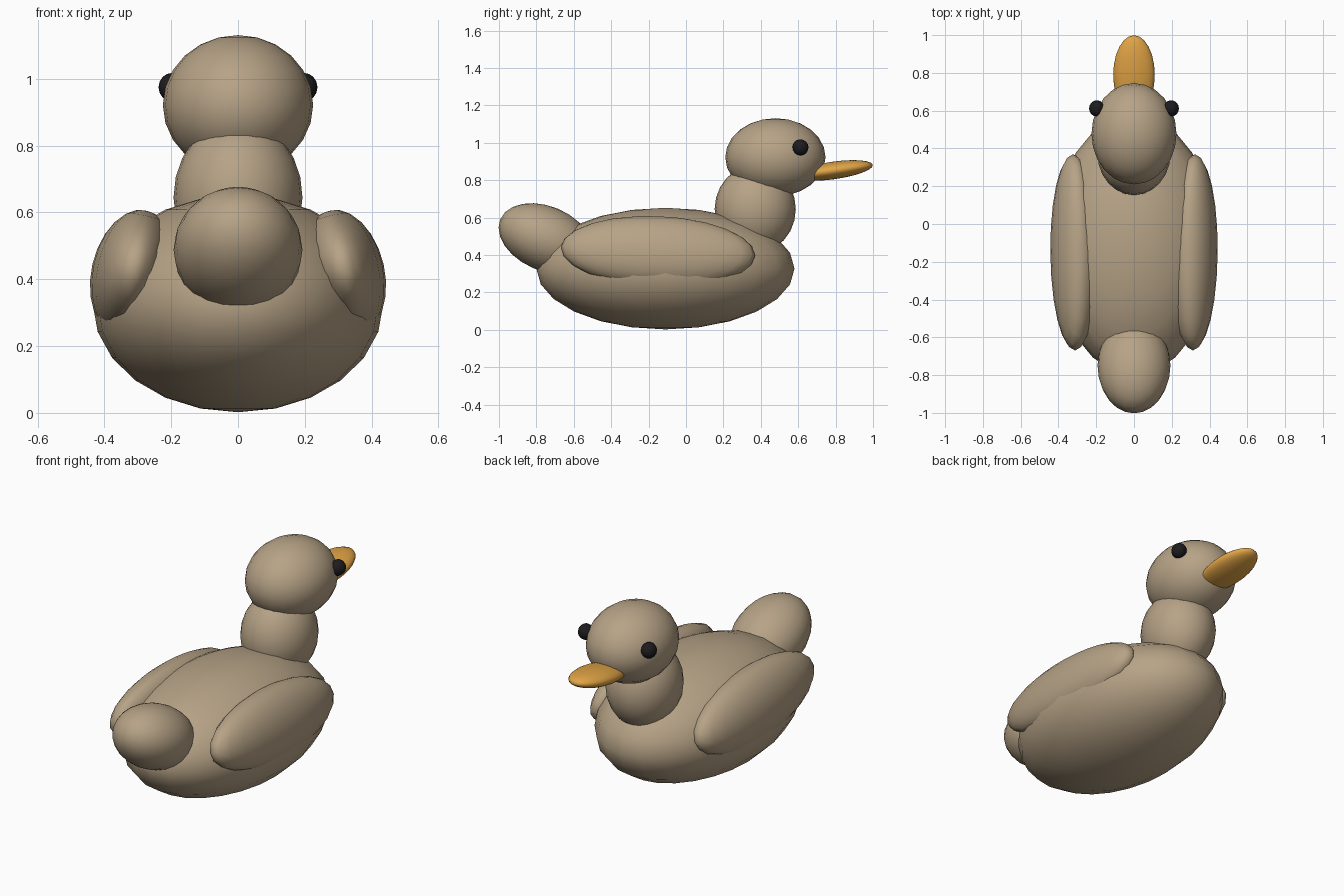
import bpy
from math import radians

cube = bpy.data.objects.get("Cube")
if cube:
    bpy.data.objects.remove(cube, do_unlink=True)


def make_material(name, rgb):
    mat = bpy.data.materials.new(name)
    mat.use_nodes = True
    mat.diffuse_color = (*rgb, 1)
    mat.node_tree.nodes["Principled BSDF"].inputs["Base Color"].default_value = (*rgb, 1)
    return mat


feather = make_material("feather_tan", (0.47, 0.365, 0.24))
orange = make_material("beak_orange", (0.75, 0.37, 0.06))
black = make_material("eye_black", (0.012, 0.012, 0.014))


def ellipsoid(name, centre, radii, mat, tilt=(0, 0, 0), segments=24, rings=12):
    """Smooth stretched ball; tilt is in degrees."""
    bpy.ops.mesh.primitive_uv_sphere_add(segments=segments, ring_count=rings, radius=1,
                                         location=centre,
                                         rotation=[radians(a) for a in tilt])
    obj = bpy.context.object
    obj.name = name
    obj.scale = radii
    bpy.ops.object.transform_apply(location=False, rotation=False, scale=True)
    obj.data.materials.append(mat)
    bpy.ops.object.shade_smooth()
    return obj


# Body, neck and head, with the head towards +y
ellipsoid("body", (0, -0.11, 0.327), (0.435, 0.69, 0.325), feather)
ellipsoid("neck", (0, 0.37, 0.645), (0.193, 0.217, 0.235), feather)
ellipsoid("head", (0, 0.478, 0.922), (0.225, 0.268, 0.209), feather)

# Upturned tail and beak
ellipsoid("tail", (0, -0.75, 0.488), (0.193, 0.264, 0.172), feather, (-23, 0, 0))
ellipsoid("beak", (0, 0.79, 0.852), (0.11, 0.211, 0.047), orange, (8, 0, 0))

# Paired wings and eyes
for side, label in ((1, "left"), (-1, "right")):
    ellipsoid(label + "_wing", (side * 0.317, -0.15, 0.418), (0.122, 0.52, 0.192),
              feather, (-2.5, -13 * side, 0))
    ellipsoid(label + "_eye", (side * 0.197, 0.612, 0.975), (0.041, 0.043, 0.043),
              black, segments=16, rings=8)
